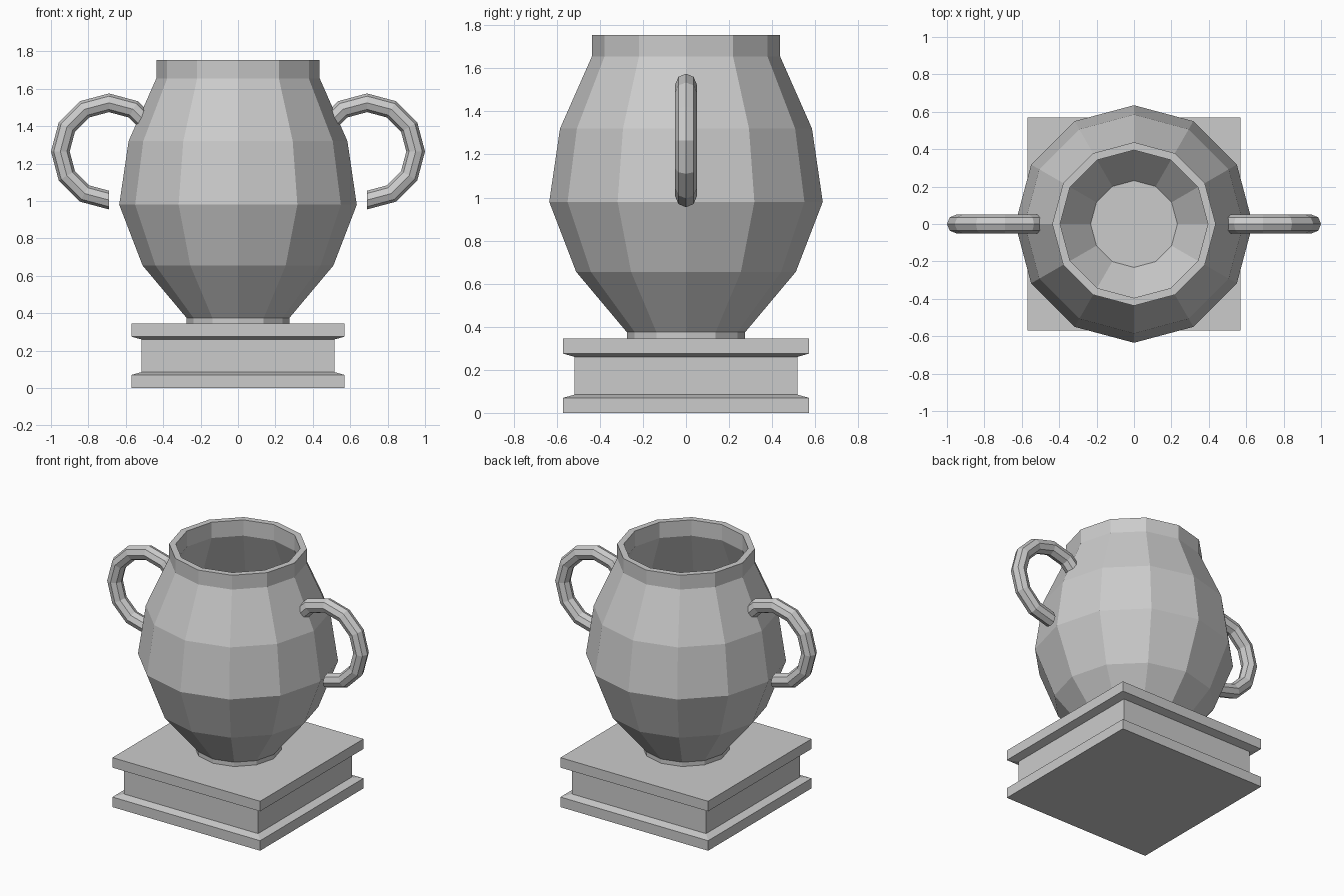
import bpy, bmesh
from math import sin, cos, pi, radians, sqrt

cube = bpy.data.objects.get("Cube")
if cube:
    bpy.data.objects.remove(cube, do_unlink=True)

stone = bpy.data.materials.new("grey_stone")
stone.use_nodes = True
grey = (0.6, 0.6, 0.6, 1)
stone.diffuse_color = grey
stone.node_tree.nodes["Principled BSDF"].inputs["Base Color"].default_value = grey


def skin_rings(name, rings):
    """Join rings of points with flat quads and cap both ends."""
    bm = bmesh.new()
    loops = [[bm.verts.new(p) for p in ring] for ring in rings]
    for a, b in zip(loops, loops[1:]):
        for i in range(len(a)):
            j = (i + 1) % len(a)
            bm.faces.new((a[i], a[j], b[j], b[i]))
    bm.faces.new(loops[0][::-1])
    bm.faces.new(loops[-1])
    bmesh.ops.recalc_face_normals(bm, faces=bm.faces)
    mesh = bpy.data.meshes.new(name)
    bm.to_mesh(mesh)
    bm.free()
    mesh.materials.append(stone)
    obj = bpy.data.objects.new(name, mesh)
    bpy.context.collection.objects.link(obj)
    return obj


def lathe(name, profile, sides, turn=0):
    """Revolve (radius, height) points around the z axis."""
    angles = [turn + 2 * pi * i / sides for i in range(sides)]
    return skin_rings(name, [[(r * cos(a), r * sin(a), z) for a in angles]
                             for r, z in profile])


# Square plinth with a recessed middle and sloped mouldings
plinth = [(0.57, 0), (0.57, 0.07), (0.517, 0.085),
          (0.517, 0.26), (0.57, 0.275), (0.57, 0.345)]
lathe("plinth", [(h * sqrt(2), z) for h, z in plinth], 4, pi / 4)

# Hollow faceted urn: outer wall going up, inner wall going down
outer = [(0.275, 0.345), (0.275, 0.375), (0.51, 0.655), (0.635, 0.98),
         (0.585, 1.32), (0.437, 1.655), (0.437, 1.755)]
inner = [(0.395, 1.755), (0.395, 1.645), (0.543, 1.31),
         (0.592, 0.98), (0.475, 0.675), (0.232, 0.39)]
lathe("urn", outer + inner, 12)


# Curved handles, open at the lower end and sunk into the shoulder at the top
def handle(name, side):
    rings = []
    for deg in range(-90, 151, 30):
        a = radians(deg)
        ring = []
        for k in range(8):
            t = k * pi / 4
            r = 0.26 + 0.05 * cos(t)
            ring.append((side * (0.69 + r * cos(a)), 0.05 * sin(t),
                         1.265 + r * sin(a)))
        rings.append(ring)
    return skin_rings(name, rings)


handle("left_handle", 1)
handle("right_handle", -1)
